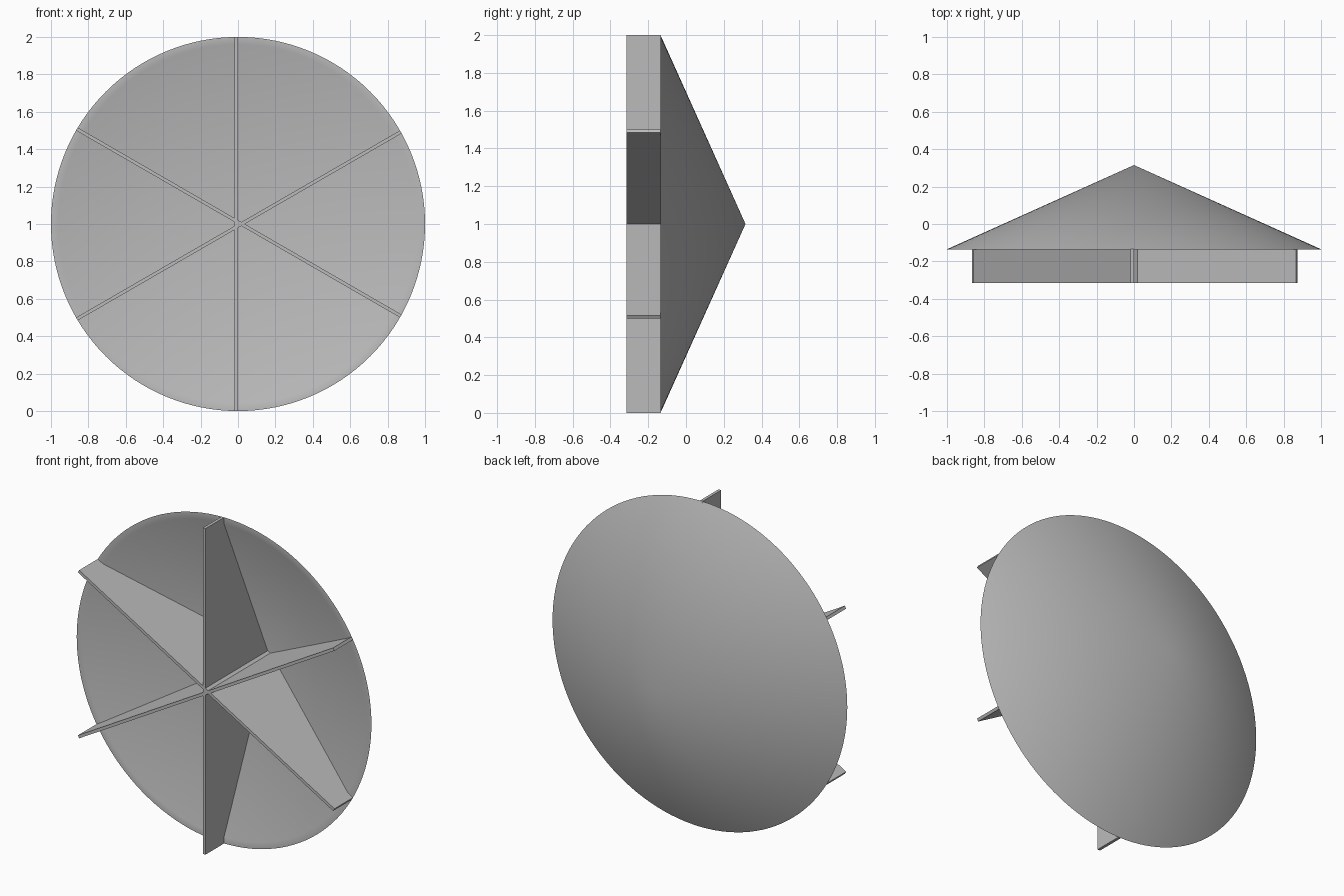
import bpy, bmesh, math
from mathutils import Matrix, Vector

old = bpy.data.objects.get("Cube")
if old:
    bpy.data.objects.remove(old)

FRONT, RIM, TIP = -0.315, -0.135, 0.315   # depths along y
THICK = 0.018                             # plate and shell thickness
CENTRE = Vector((0, 0, 1))

grey = bpy.data.materials.new("plain grey")
grey.use_nodes = True
grey.diffuse_color = (0.5, 0.5, 0.5, 1)
grey.node_tree.nodes["Principled BSDF"].inputs["Base Color"].default_value = (0.5, 0.5, 0.5, 1)


def finish(bm, name):
    bmesh.ops.recalc_face_normals(bm, faces=bm.faces[:])
    bmesh.ops.translate(bm, vec=CENTRE, verts=bm.verts[:])
    mesh = bpy.data.meshes.new(name)
    bm.to_mesh(mesh)
    bm.free()
    mesh.materials.append(grey)
    obj = bpy.data.objects.new(name, mesh)
    bpy.context.collection.objects.link(obj)
    return obj


# Hollow cone: a thin-walled profile spun about the y axis
bm = bmesh.new()
profile = [(0, TIP), (1, RIM), (0.96, RIM), (0, TIP - THICK)]
verts = [bm.verts.new((r, y, 0)) for r, y in profile]
edges = [bm.edges.new(pair) for pair in zip(verts, verts[1:])]
bmesh.ops.spin(bm, geom=verts + edges, cent=(0, 0, 0), axis=(0, 1, 0),
               angle=math.tau, steps=128, use_duplicate=False)
bmesh.ops.remove_doubles(bm, verts=bm.verts[:], dist=0.0005)
cone = finish(bm, "cone_shell")
bpy.ops.object.select_all(action="DESELECT")
cone.select_set(True)
bpy.context.view_layer.objects.active = cone
bpy.ops.object.shade_smooth_by_angle(angle=math.radians(30))

# Three crossing plates that fill the cone's depth, each offset to one side
outline = [(-1, FRONT), (1, FRONT), (1, RIM), (0, TIP - THICK / 2), (-1, RIM)]
for i in range(3):
    bm = bmesh.new()
    face = bm.faces.new([bm.verts.new((0, y, r)) for r, y in outline])
    side = bmesh.ops.extrude_face_region(bm, geom=[face])
    moved = [g for g in side["geom"] if isinstance(g, bmesh.types.BMVert)]
    bmesh.ops.translate(bm, vec=(-THICK, 0, 0), verts=moved)
    bmesh.ops.rotate(bm, cent=(0, 0, 0), verts=bm.verts[:],
                     matrix=Matrix.Rotation(i * math.tau / 3, 3, "Y"))
    finish(bm, f"cross_plate_{i + 1}")
